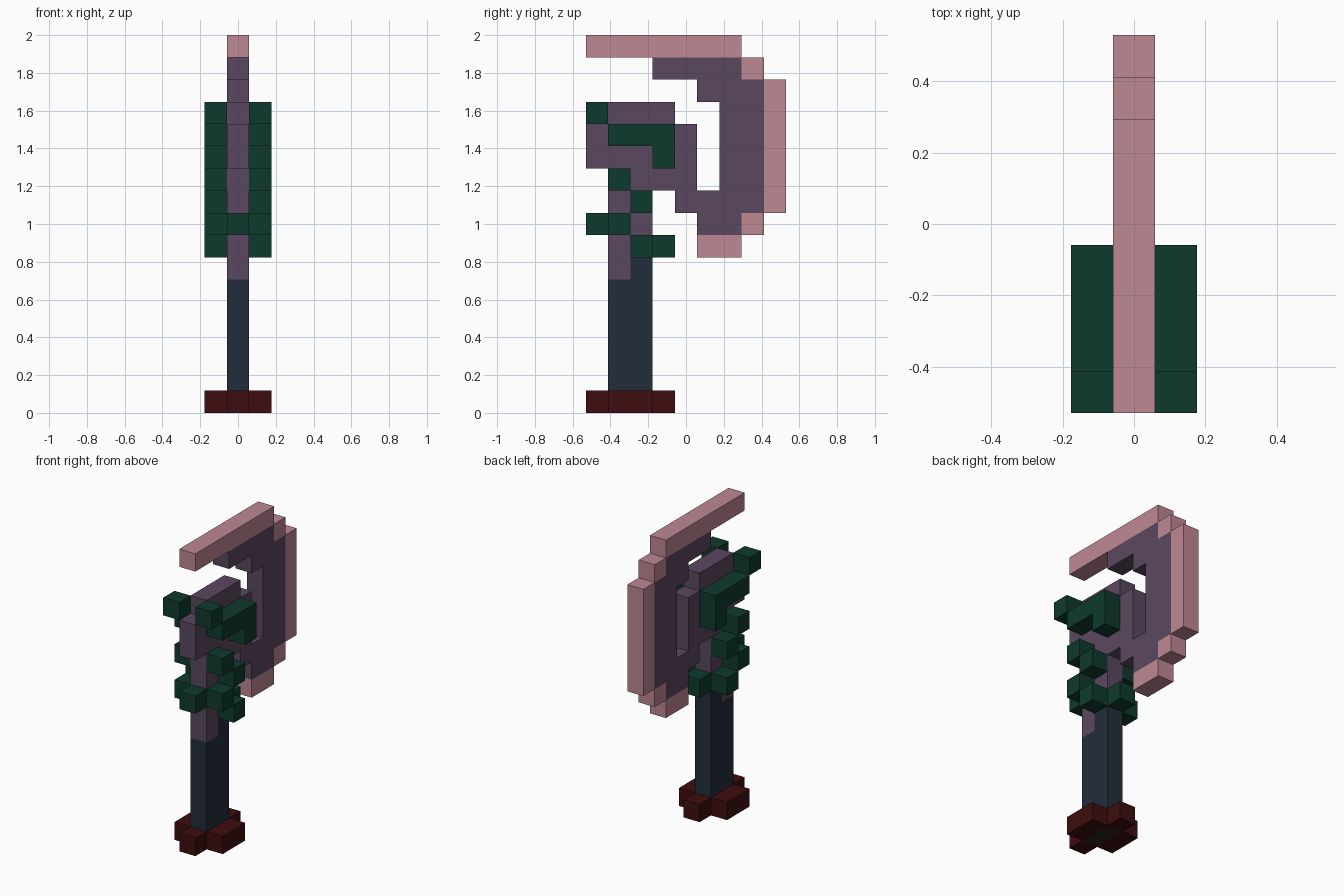
import bpy, bmesh

old = bpy.data.objects.get("Cube")
if old:
    bpy.data.objects.remove(old, do_unlink=True)

U = 2 / 17  # edge length of one block


def material(name, rgb):
    lin = [((c / 255 + 0.055) / 1.055) ** 2.4 if c > 10 else c / 255 / 12.92 for c in rgb]
    m = bpy.data.materials.new(name)
    m.use_nodes = True
    m.diffuse_color = (*lin, 1)
    bsdf = m.node_tree.nodes["Principled BSDF"]
    bsdf.inputs["Base Color"].default_value = (*lin, 1)
    bsdf.inputs["Roughness"].default_value = 0.9
    return m


PINK = material("dusty_pink", (190, 136, 148))
PURPLE = material("muted_purple", (90, 72, 95))
GREEN = material("dark_green", (15, 58, 45))
NAVY = material("slate_navy", (34, 45, 58))
RED = material("dark_red", (62, 13, 14))
BROWN = material("blackish_brown", (46, 34, 35))


def plate(name, mat, rows, side=0):
    """Extrude block rows {row: (first, last column)} one block wide in x."""
    bm = bmesh.new()
    x = (side - 0.5) * U
    for k, (a, b) in rows.items():
        for j in range(a, b + 1):
            corners = ((j, k), (j + 1, k), (j + 1, k + 1), (j, k + 1))
            bm.faces.new([bm.verts.new((x, (c - 4.5) * U, r * U)) for c, r in corners])
    bmesh.ops.remove_doubles(bm, verts=bm.verts[:], dist=1e-4)
    ext = bmesh.ops.extrude_face_region(bm, geom=bm.faces[:], use_keep_orig=True)
    new = [v for v in ext["geom"] if isinstance(v, bmesh.types.BMVert)]
    bmesh.ops.translate(bm, verts=new, vec=(U, 0, 0))
    bmesh.ops.recalc_face_normals(bm, faces=bm.faces[:])
    bmesh.ops.dissolve_limit(bm, angle_limit=0.01, verts=bm.verts[:], edges=bm.edges[:])
    me = bpy.data.meshes.new(name)
    bm.to_mesh(me)
    bm.free()
    me.materials.append(mat)
    ob = bpy.data.objects.new(name, me)
    bpy.context.collection.objects.link(ob)
    return ob


def pair(name, mat, rows):
    """The same plate on both sides of the middle layer."""
    for side, word in ((1, "left"), (-1, "right")):
        plate(f"{name}_{word}", mat, rows, side)


# Pommel: a cross around a dark core
plate("pommel_core", BROWN, {0: (1, 2)})
plate("pommel_front", RED, {0: (0, 0)})
plate("pommel_back", RED, {0: (3, 3)})
pair("pommel_side", RED, {0: (1, 2)})

# Handle and the neck that grips it
plate("handle", NAVY, {**{k: (1, 2) for k in range(1, 6)}, 6: (2, 2), 7: (2, 2)})
plate("neck", PURPLE, {6: (1, 1), 7: (1, 1), 8: (1, 2), 9: (1, 2)})

# Head and the curved blade behind it
plate("head", PURPLE, {10: (1, 4), 11: (0, 4), 12: (0, 4), 13: (1, 3)})
plate("blade", PURPLE, {8: (5, 6), 9: (4, 7), **{k: (6, 7) for k in range(10, 14)},
                        14: (5, 7), 15: (3, 6)})

# Stepped cutting edge
plate("edge_top_bar", PINK, {16: (0, 6)})
plate("edge_upper_step", PINK, {15: (7, 7)})
plate("edge_back", PINK, {k: (8, 8) for k in range(9, 15)})
plate("edge_lower_step", PINK, {8: (7, 7)})
plate("edge_bottom", PINK, {7: (5, 6)})

# Vine: horns and brows on the head, blocks winding down the neck
pair("horn_tip", GREEN, {13: (0, 0)})
pair("horn", GREEN, {12: (1, 3), 11: (3, 3)})
for row, col in ((10, 1), (9, 2), (8, 1), (7, 2)):
    pair(f"vine_{row}", GREEN, {row: (col, col)})
plate("vine_front", GREEN, {8: (0, 0)})
plate("vine_back", GREEN, {7: (3, 3)})
